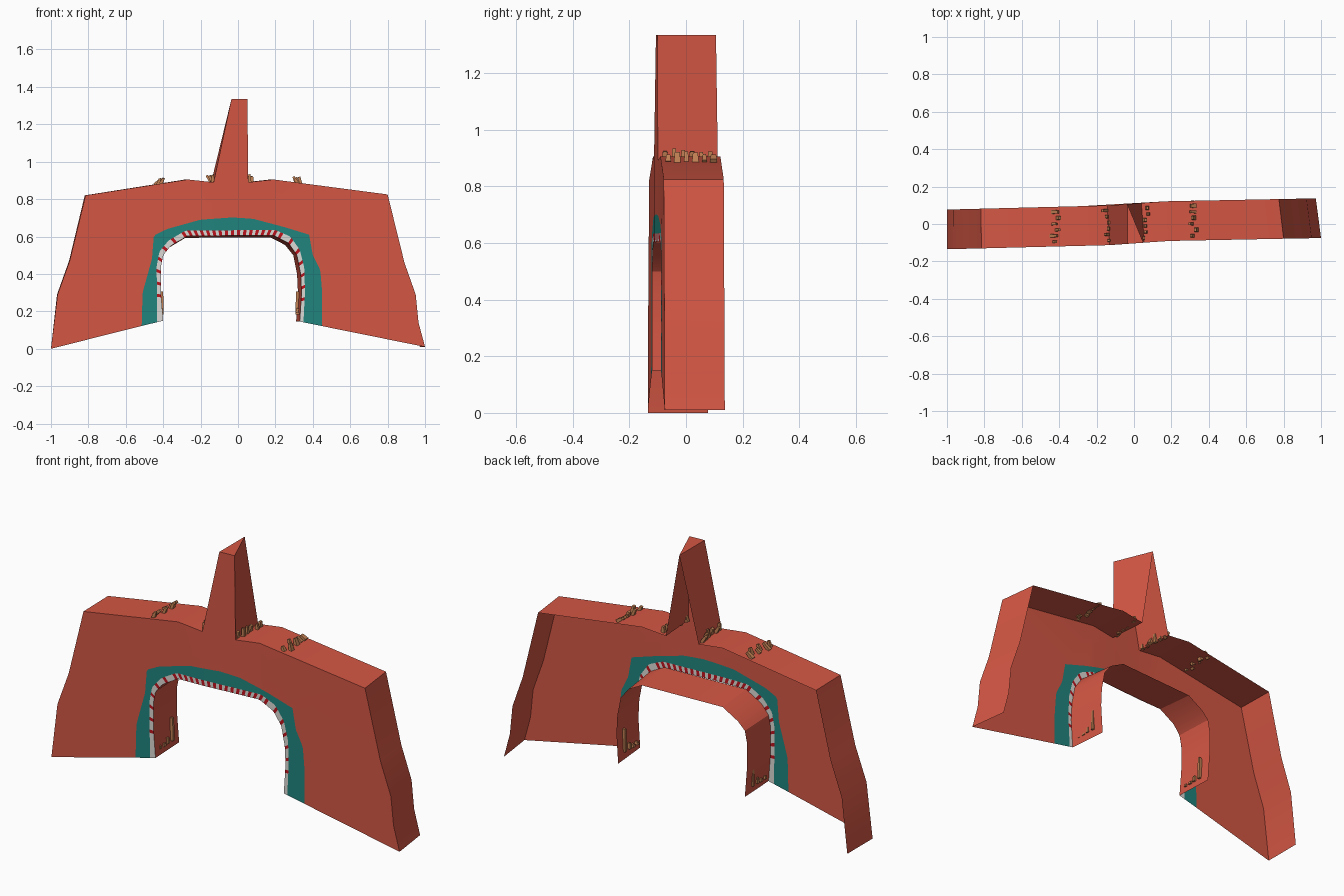
import bpy, bmesh, math, random
from mathutils import Vector, Matrix

if "Cube" in bpy.data.objects:
    bpy.data.objects.remove(bpy.data.objects["Cube"])

random.seed(4)


def material(name, rgb):
    m = bpy.data.materials.new(name)
    m.diffuse_color = (*rgb, 1)
    m.use_nodes = True
    m.node_tree.nodes["Principled BSDF"].inputs["Base Color"].default_value = m.diffuse_color
    return m


RED = material("brick_red", (0.66, 0.095, 0.058))
TEAL = material("teal", (0.015, 0.235, 0.21))
WHITE = material("off_white", (0.72, 0.70, 0.67))
BRIGHT = material("bright_red", (0.52, 0.006, 0.012))
TAN = material("tan", (0.52, 0.21, 0.085))

# Front profiles (x, z), all from bottom left over the top to bottom right
OUTER = [(-1, 0), (-.965, .29), (-.9, .47), (-.815, .82), (-.27, .905), (-.13, .89),
         (-.035, 1.335), (.05, 1.335), (.055, .89), (.19, .905), (.8, .825),
         (.89, .46), (.95, .29), (.965, .14), (1, .01)]
TEAL_EDGE = [(-.515, .122), (-.51, .3), (-.46, .48), (-.45, .605), (-.38, .64), (-.2, .69),
             (-.03, .702), (.08, .695), (.25, .65), (.38, .61), (.4, .5), (.44, .42),
             (.45, .3), (.45, .121)]
TRIM_EDGE = [(-.432, .142), (-.435, .44), (-.42, .52), (-.37, .58), (-.28, .632),
             (.2, .635), (.28, .6), (.33, .53), (.355, .43), (.358, .3), (.35, .141)]
HOLE = [(-.4, .15), (-.412, .3), (-.412, .44), (-.4, .5), (-.36, .55), (-.27, .603),
        (.19, .606), (.27, .565), (.315, .5), (.335, .4), (.34, .3), (.33, .145)]
BEND = [(-1, -.135), (-.13, -.113), (.05, -.1), (.2, -.09), (1, -.075)]
DEPTH = 0.212


def lerp_table(table, x):
    for (x0, y0), (x1, y1) in zip(table, table[1:]):
        if x <= x1:
            break
    return y0 + (y1 - y0) * (x - x0) / (x1 - x0)


def front(p):
    """Point on the gently bent front wall."""
    return Vector((p[0], lerp_table(BEND, p[0]), p[1]))


def back(p):
    """Matching point on the open rear edge."""
    if p == (.05, 1.335):            # spire top narrows to a triangle
        p = (-.035, 1.335)
    dx = -.015 - .013 * p[0] if abs(p[1] - 1.335) > .01 else 0
    q = front(p) + Vector((dx, DEPTH, 0))
    q.x = max(q.x, -1.0)
    return q


def resample(pts, n):
    """Evenly spaced points along a polyline."""
    v = [Vector(p) for p in pts]
    lens = [(b - a).length for a, b in zip(v, v[1:])]
    total, out = sum(lens), []
    for k in range(n + 1):
        d = total * k / n
        i = 0
        while i < len(lens) - 1 and d > lens[i]:
            d -= lens[i]
            i += 1
        out.append(tuple(v[i].lerp(v[i + 1], min(1, d / lens[i]))))
    return out


def build(name, faces, mats, index=None, smooth=True):
    bm = bmesh.new()
    for k, f in enumerate(faces):
        face = bm.faces.new([bm.verts.new(p) for p in f])
        face.material_index = index(k) if index else 0
    bmesh.ops.remove_doubles(bm, verts=bm.verts, dist=1e-4)
    bmesh.ops.triangulate(bm, faces=[f for f in bm.faces if len(f.verts) > 4])
    me = bpy.data.meshes.new(name)
    bm.to_mesh(me)
    bm.free()
    for m in mats:
        me.materials.append(m)
    ob = bpy.data.objects.new(name, me)
    bpy.context.collection.objects.link(ob)
    if smooth:
        bpy.ops.object.select_all(action='DESELECT')
        ob.select_set(True)
        bpy.context.view_layer.objects.active = ob
        bpy.ops.object.shade_smooth_by_angle(angle=math.radians(30))
    return ob


def strip(a, b):
    return [(a[i], b[i], b[i + 1], a[i + 1]) for i in range(len(a) - 1)]


N = 96
teal_edge = [front(p) for p in resample(TEAL_EDGE, N)]
trim_edge = [front(p) for p in resample(TRIM_EDGE, N)]
hole_edge = [front(p) for p in resample(HOLE, N)]

# Front wall with spire, as one horseshoe sheet
build("front_wall", [[front(p) for p in reversed(OUTER)] + teal_edge], [RED])
# Teal band around the opening
build("teal_band", strip(teal_edge, trim_edge), [TEAL])


# Checked trim: alternating on the arch, sparse on the legs
def check(k):
    z = hole_edge[k].z
    return int(k % 2 == 0) if z > .59 else int(k % 4 == 0 and z > .25)


build("checked_trim", strip(trim_edge, hole_edge), [WHITE, BRIGHT], check)

# Outer rim and tunnel, both running back to the open rear
rim = strip([back(p) for p in OUTER], [front(p) for p in OUTER])
build("outer_rim", rim, [RED])
drop = [Vector((0, 0, -.01 if .5 < p[1] else 0)) for p in HOLE]
build("tunnel", strip([front(p) for p in HOLE],
                      [back(p) + d for p, d in zip(HOLE, drop)]), [RED])


# Small tan shards
def shards(name, items):
    """items: (centre, size, tilt) for small tapered blocks."""
    faces = []
    for c, s, tilt in items:
        rot = Matrix.Rotation(tilt, 3, 'Y')
        v = []
        for z in (-.5, .5):
            k = 1 if z < 0 else .7
            for x, y in ((-.5, -.5), (.5, -.5), (.5, .5), (-.5, .5)):
                v.append(rot @ Vector((x * s[0] * k, y * s[1] * k, z * s[2])) + Vector(c))
        faces += [[v[i] for i in q] for q in ((3, 2, 1, 0), (4, 5, 6, 7), (0, 1, 5, 4),
                                              (1, 2, 6, 5), (2, 3, 7, 6), (3, 0, 4, 7))]
    build(name, faces, [TAN], smooth=False)


for name, x, z, tilt in (("left_roof_shards", -.415, .885, .6), ("left_spire_shards", -.145, .9, -.2),
                         ("right_spire_shards", .063, .9, .2), ("right_roof_shards", .32, .89, -.6)):
    y0 = lerp_table(BEND, x)
    shards(name, [((x + random.uniform(-.015, .015), y0 + .025 + k * .032, z + .008),
                   (.018, random.uniform(.014, .026), random.uniform(.025, .05)),
                   tilt + random.uniform(-.4, .4)) for k in range(6)])

for name, x in (("left_tunnel_shards", -.408), ("right_tunnel_shards", .318)):
    y0 = lerp_table(BEND, x)
    shards(name, [((x, y0 + .15, .245), (.022, .016, .12), 0),
                  ((x, y0 + .11, .2), (.022, .016, .03), 0),
                  ((x, y0 + .08, .19), (.022, .02, .015), 0),
                  ((x, y0 + .045, .19), (.022, .014, .015), 0)])
